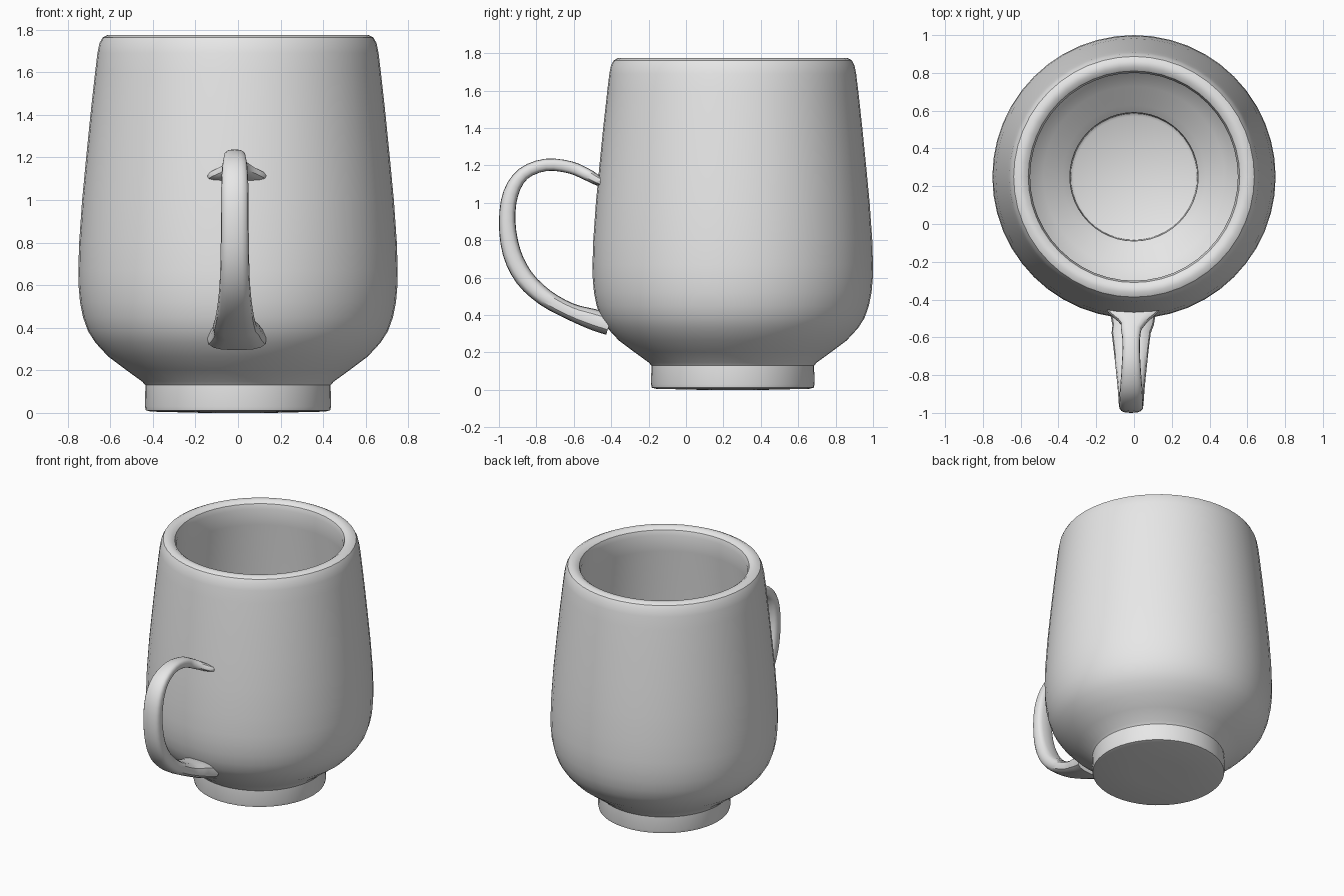
import bpy, bmesh, math
from mathutils import Vector

if "Cube" in bpy.data.objects:
    bpy.data.objects.remove(bpy.data.objects["Cube"])

SEGMENTS = 48
BODY_Y = 0.25

clay = bpy.data.materials.new("grey_glaze")
clay.diffuse_color = (0.8, 0.8, 0.8, 1)
clay.use_nodes = True
clay.node_tree.nodes["Principled BSDF"].inputs["Base Color"].default_value = clay.diffuse_color


def make_object(name, bm):
    bmesh.ops.recalc_face_normals(bm, faces=bm.faces)
    mesh = bpy.data.meshes.new(name)
    bm.to_mesh(mesh)
    bm.free()
    mesh.materials.append(clay)
    obj = bpy.data.objects.new(name, mesh)
    bpy.context.collection.objects.link(obj)
    bpy.ops.object.select_all(action='DESELECT')
    obj.select_set(True)
    bpy.context.view_layer.objects.active = obj
    bpy.ops.object.shade_smooth_by_angle(angle=math.radians(35))
    return obj


def loft(name, rings):
    """Skin a list of closed rings and cap both ends."""
    bm = bmesh.new()
    loops = [[bm.verts.new(p) for p in ring] for ring in rings]
    n = len(loops[0])
    for a, b in zip(loops, loops[1:]):
        for i in range(n):
            j = (i + 1) % n
            bm.faces.new((a[i], a[j], b[j], b[i]))
    bm.faces.new(loops[0])
    bm.faces.new(loops[-1])
    return make_object(name, bm)


def smooth_path(points, steps):
    """Catmull-Rom interpolation of value tuples."""
    pts = [Vector(p) for p in points]
    pts = [2 * pts[0] - pts[1]] + pts + [2 * pts[-1] - pts[-2]]
    out = []
    for a, b, c, d in zip(pts, pts[1:], pts[2:], pts[3:]):
        for s in range(steps):
            t = s / steps
            out.append(0.5 * (2 * b + (c - a) * t + (2 * a - 5 * b + 4 * c - d) * t * t
                              + (3 * b - a - 3 * c + d) * t ** 3))
    return out + [pts[-2]]


# Mug body: outer wall from foot to rim, then down the inside to the floor
profile = [
    (0.16, 0.0), (0.41, 0.006), (0.433, 0.012), (0.437, 0.03), (0.435, 0.13),
    (0.45, 0.147), (0.53, 0.205), (0.61, 0.265), (0.67, 0.33), (0.705, 0.385),
    (0.728, 0.45), (0.742, 0.52), (0.749, 0.60), (0.75, 0.67), (0.746, 0.80),
    (0.732, 1.0), (0.713, 1.2), (0.693, 1.4), (0.671, 1.6), (0.66, 1.69),
    (0.651, 1.735), (0.637, 1.762), (0.612, 1.775), (0.582, 1.772), (0.56, 1.755),
    (0.55, 1.72), (0.563, 1.6), (0.585, 1.4), (0.605, 1.2), (0.625, 1.0),
    (0.64, 0.8), (0.645, 0.66), (0.636, 0.55), (0.61, 0.46), (0.56, 0.385),
    (0.48, 0.315), (0.38, 0.245), (0.34, 0.21), (0.335, 0.11), (0.32, 0.10),
]
angles = [2 * math.pi * i / SEGMENTS for i in range(SEGMENTS)]
loft("mug_body", [[(r * math.cos(a), BODY_Y + r * math.sin(a), z) for a in angles]
                  for r, z in profile])

# Handle stations: y, z, half width, half thickness (flared at both joints)
stations = [
    (-0.42, 1.10, 0.16, 0.025), (-0.475, 1.122, 0.125, 0.028),
    (-0.53, 1.152, 0.065, 0.032), (-0.62, 1.19, 0.046, 0.033),
    (-0.75, 1.203, 0.05, 0.033), (-0.87, 1.155, 0.059, 0.035),
    (-0.937, 1.05, 0.064, 0.041), (-0.956, 0.90, 0.065, 0.044),
    (-0.932, 0.735, 0.067, 0.049), (-0.865, 0.60, 0.072, 0.05),
    (-0.755, 0.495, 0.083, 0.047), (-0.62, 0.42, 0.098, 0.045),
    (-0.50, 0.378, 0.116, 0.056), (-0.41, 0.35, 0.14, 0.058),
]
path = smooth_path(
    [(y, z, w, t) for y, z, w, t in stations], 3)
rings = []
for i, (y, z, w, t) in enumerate(path):
    a, b = path[max(i - 1, 0)], path[min(i + 1, len(path) - 1)]
    normal = Vector((a[1] - b[1], b[0] - a[0])).normalized()
    ring = []
    for k in range(16):
        ang = 2 * math.pi * k / 16
        c, s = math.cos(ang), math.sin(ang)
        # rounded rectangle cross-section
        u = math.copysign(abs(c) ** 0.7, c) * w
        v = math.copysign(abs(s) ** 0.7, s) * t
        centre = -0.015 if y < -0.55 else -0.005
        ring.append((centre + u, y + normal.x * v, z + normal.y * v))
    rings.append(ring)
loft("handle", rings)
